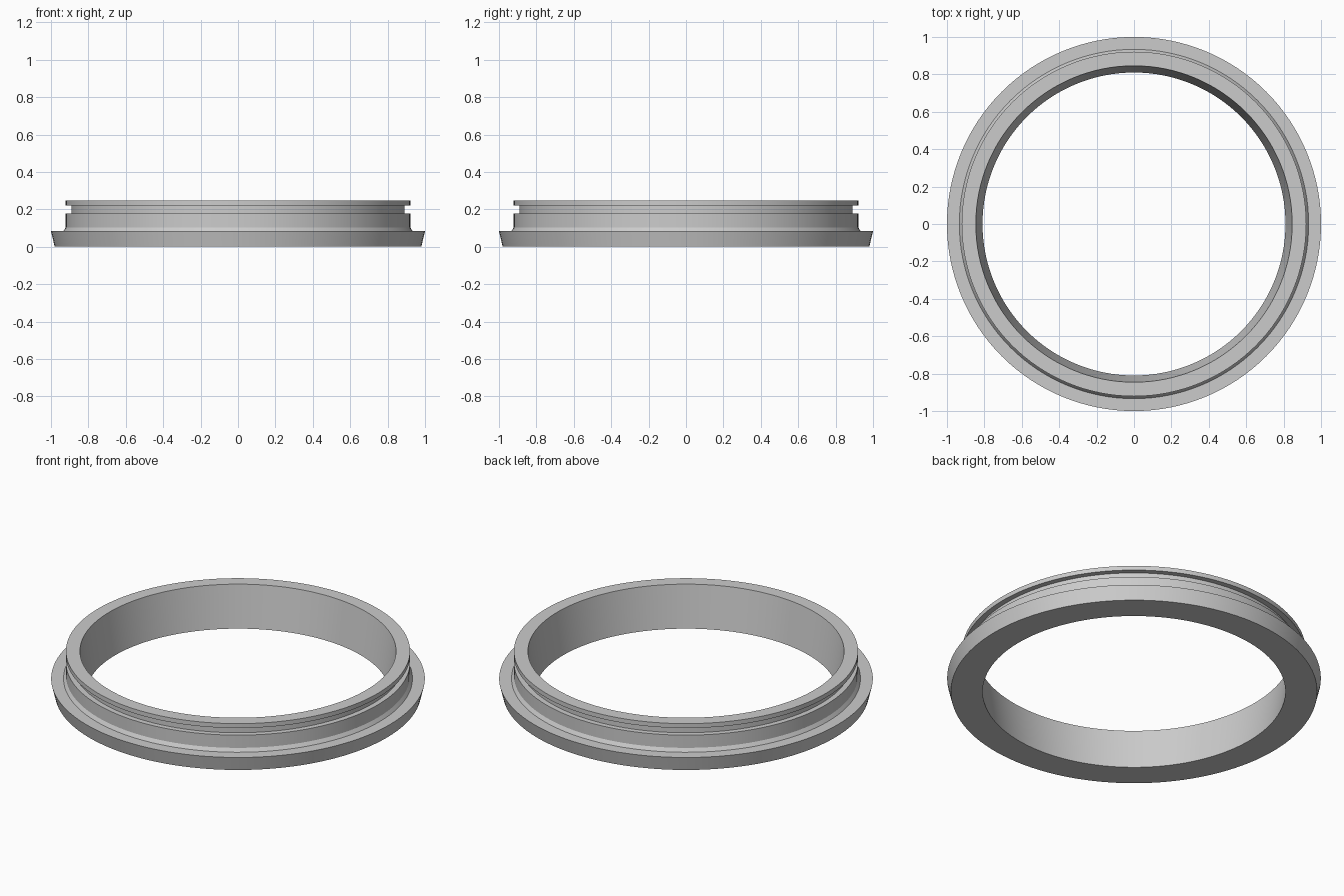
import bpy
import bmesh
import math

cube = bpy.data.objects.get("Cube")
if cube:
    bpy.data.objects.remove(cube, do_unlink=True)

SEGMENTS = 128

grey = bpy.data.materials.new("light_grey")
grey.use_nodes = True
colour = (0.6, 0.6, 0.6, 1)
grey.diffuse_color = colour
grey.node_tree.nodes["Principled BSDF"].inputs["Base Color"].default_value = colour


def lathe(name, profile):
    """Turn a closed (radius, height) profile around the z axis."""
    bm = bmesh.new()
    verts = [bm.verts.new((r, 0, z)) for r, z in profile]
    edges = [bm.edges.new((a, b)) for a, b in zip(verts, verts[1:] + verts[:1])]
    bmesh.ops.spin(bm, geom=verts + edges, cent=(0, 0, 0), axis=(0, 0, 1),
                   angle=math.tau, steps=SEGMENTS, use_merge=False)
    bmesh.ops.remove_doubles(bm, verts=bm.verts, dist=0.0001)
    bmesh.ops.recalc_face_normals(bm, faces=bm.faces)
    mesh = bpy.data.meshes.new(name)
    bm.to_mesh(mesh)
    bm.free()
    mesh.materials.append(grey)
    obj = bpy.data.objects.new(name, mesh)
    bpy.context.collection.objects.link(obj)
    bpy.ops.object.select_all(action='DESELECT')
    obj.select_set(True)
    bpy.context.view_layer.objects.active = obj
    bpy.ops.object.shade_smooth_by_angle(angle=math.radians(20))
    return obj


# Tapered flange, chamfered shoulder, collar, seal groove, lip and flared bore
lathe("adapter_ring", [
    (0.81, 0), (0.98, 0), (1.0, 0.083),        # flange
    (0.934, 0.083), (0.921, 0.103),            # shoulder
    (0.921, 0.178), (0.89, 0.178),             # collar
    (0.89, 0.22), (0.921, 0.22),               # seal groove
    (0.921, 0.246), (0.846, 0.246),            # lip
])
